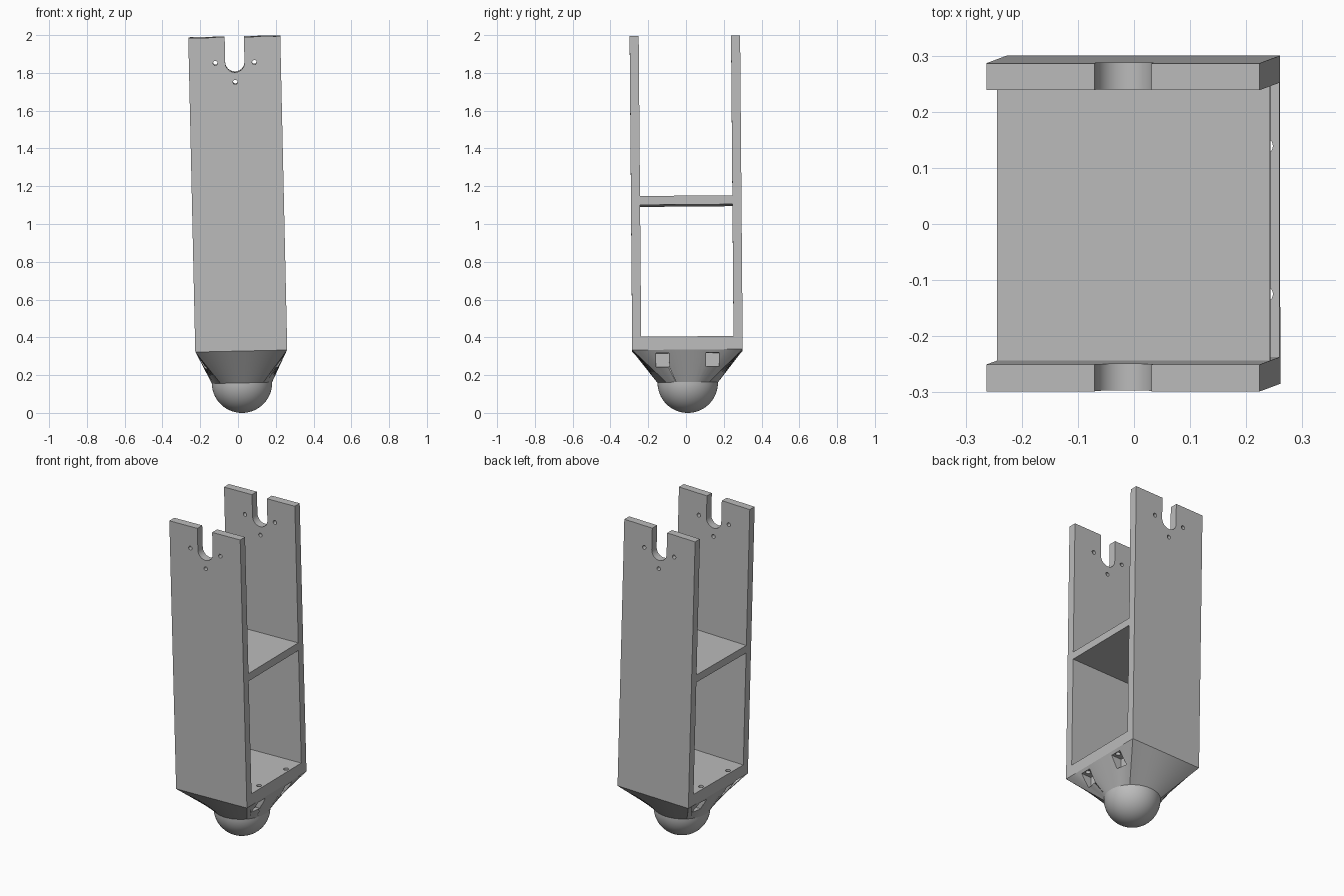
import bpy, bmesh, math
from mathutils import Matrix, Vector, Euler

if "Cube" in bpy.data.objects:
    bpy.data.objects.remove(bpy.data.objects["Cube"])

HW, HD = 0.2435, 0.2925          # half width, half depth of the frame
WALL = 0.048
Z_NECK, Z_FOOT, Z_TOP = 0.16, 0.33, 1.992
RADIUS = 0.16
TILT = Matrix.Translation((0.0245, 0.0105, 0)) @ Euler((0.0083, -0.0222, 0)).to_matrix().to_4x4()

grey = bpy.data.materials.new("light grey")
grey.use_nodes = True
grey.diffuse_color = (0.5, 0.5, 0.5, 1)
grey.node_tree.nodes["Principled BSDF"].inputs["Base Color"].default_value = (0.5, 0.5, 0.5, 1)


def finish(name, bm):
    bmesh.ops.recalc_face_normals(bm, faces=bm.faces)
    mesh = bpy.data.meshes.new(name)
    bm.to_mesh(mesh)
    bm.free()
    mesh.materials.append(grey)
    obj = bpy.data.objects.new(name, mesh)
    bpy.context.collection.objects.link(obj)
    return obj


def box(name, lo, hi):
    bm = bmesh.new()
    lo, hi = Vector(lo), Vector(hi)
    size = hi - lo
    bmesh.ops.create_cube(bm, size=1, matrix=Matrix.Translation((lo + hi) / 2) @ Matrix.Diagonal((*size, 1)))
    return finish(name, bm)


def loft(name, rings):
    """Closed solid through rings of equal point count."""
    bm = bmesh.new()
    loops = [[bm.verts.new(p) for p in ring] for ring in rings]
    n = len(loops[0])
    for a, b in zip(loops, loops[1:]):
        for i in range(n):
            j = (i + 1) % n
            bm.faces.new((a[i], a[j], b[j], b[i]))
    bm.faces.new(loops[0])
    bm.faces.new(loops[-1])
    return finish(name, bm)


def rod(name, centre, radius, axis, length):
    bm = bmesh.new()
    turn = Matrix.Rotation(math.pi / 2, 4, 'X') if axis == 'Y' else Matrix()
    bmesh.ops.create_cone(bm, cap_ends=True, segments=24, radius1=radius, radius2=radius,
                          depth=length, matrix=Matrix.Translation(centre) @ turn)
    return finish(name, bm)


def cut(obj, cutters):
    bpy.context.view_layer.objects.active = obj
    for c in cutters:
        mod = obj.modifiers.new("cut", 'BOOLEAN')
        mod.operation, mod.solver, mod.object = 'DIFFERENCE', 'EXACT', c
        bpy.ops.object.modifier_apply(modifier=mod.name)


def smooth(obj, degrees):
    bpy.ops.object.select_all(action='DESELECT')
    obj.select_set(True)
    bpy.context.view_layer.objects.active = obj
    bpy.ops.object.shade_smooth_by_angle(angle=math.radians(degrees))


# Frame: tall block opened from side to side, leaving two walls, shelf and floor
frame = box("frame", (-HW, -HD, Z_FOOT), (HW, HD, Z_TOP))
inner = HD - WALL
cutters = [box("upper_opening", (-1, -inner, 1.145), (1, inner, 3)),
           box("lower_opening", (-1, -inner, 0.40), (1, inner, 1.098))]

# Round-bottomed slot and three screw holes through both walls
slot_z, slot_r = 1.857, 0.051
arc = [(slot_r * math.cos(a), slot_z + slot_r * math.sin(a))
       for a in (-math.pi * i / 24 for i in range(25))]
outline = [(slot_r, 3)] + arc + [(-slot_r, 3)]
cutters.append(loft("slot", [[(x, y, z) for x, z in outline] for y in (-1, 1)]))
for x, z in ((-0.103, 0), (0.103, 0), (0, -0.103)):
    cutters.append(rod("wall_hole", (x, 0, slot_z + z), 0.012, 'Y', 2))
cut(frame, cutters)

# Foot: rectangle blending down into a circle
STEPS = 20
corners = [(1, -1), (1, 1), (-1, 1), (-1, -1)]
rect, circle = [], []
for k in range(4):
    (ax, ay), (bx, by) = corners[k], corners[(k + 1) % 4]
    for i in range(STEPS):
        t = i / STEPS
        ang = math.pi / 2 * (k + t - 0.5)
        rect.append((HW * (ax + (bx - ax) * t), HD * (ay + (by - ay) * t), Z_FOOT))
        circle.append((RADIUS * math.cos(ang), RADIUS * math.sin(ang), Z_NECK))
foot = loft("foot", [circle, rect])

# Pockets in both flanks of the foot, each with a vertical bolt hole above
pockets, bolts = [], []
for sx in (-1, 1):
    for sy in (-1, 1):
        x0, x1 = sorted((sx * 0.165, sx * 0.4))
        y = sy * 0.132
        pockets.append(box("pocket", (x0, y - 0.035, 0.24), (x1, y + 0.035, 0.313)))
        bolts.append(rod("bolt_hole", (sx * 0.217, y, 0.36), 0.015, 'Z', 0.15))
cut(foot, pockets + bolts)
cut(frame, bolts)

# Dome: lower half of a sphere
bm = bmesh.new()
bmesh.ops.create_uvsphere(bm, u_segments=80, v_segments=40, radius=RADIUS,
                          matrix=Matrix.Translation((0, 0, Z_NECK)))
bmesh.ops.delete(bm, geom=[v for v in bm.verts if v.co.z > Z_NECK + 0.001], context='VERTS')
dome = finish("dome", bm)

for helper in cutters + pockets + bolts:
    bpy.data.objects.remove(helper)

for part in (frame, foot, dome):
    smooth(part, 25)
    part.matrix_world = TILT
